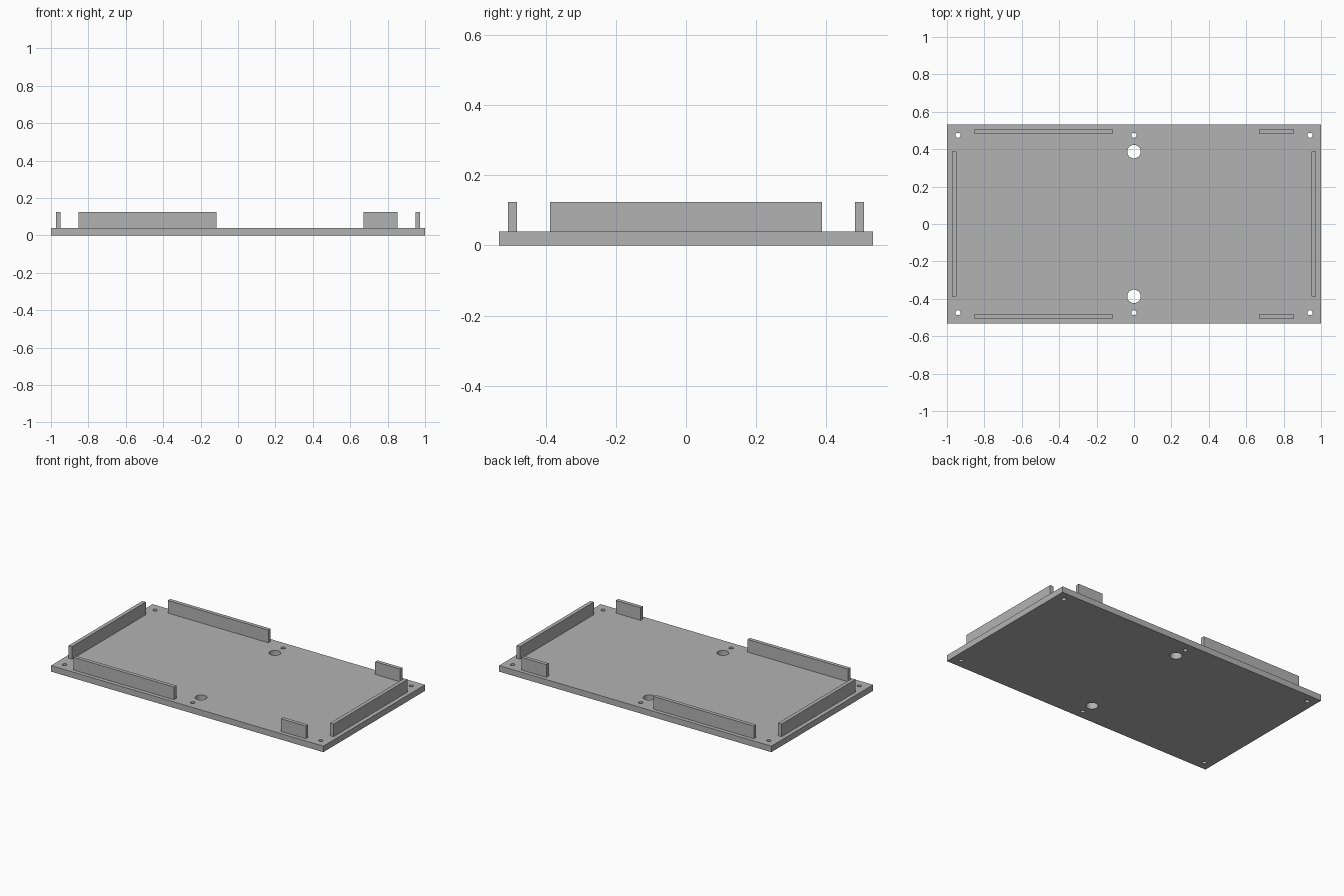
import bpy
import bmesh
from mathutils import Matrix, Vector

if "Cube" in bpy.data.objects:
    bpy.data.objects.remove(bpy.data.objects["Cube"], do_unlink=True)

PLATE_TOP = 0.04
WALL_TOP = 0.124

grey = bpy.data.materials.new("plain_grey")
grey.use_nodes = True
colour = (0.45, 0.45, 0.45, 1)
grey.diffuse_color = colour
grey.node_tree.nodes["Principled BSDF"].inputs["Base Color"].default_value = colour


def finish(name, bm):
    mesh = bpy.data.meshes.new(name)
    bm.to_mesh(mesh)
    bm.free()
    mesh.materials.append(grey)
    obj = bpy.data.objects.new(name, mesh)
    bpy.context.collection.objects.link(obj)
    return obj


def box(name, low, high):
    low, high = Vector(low), Vector(high)
    bm = bmesh.new()
    place = Matrix.Translation((low + high) / 2) @ Matrix.Diagonal((*(high - low), 1))
    bmesh.ops.create_cube(bm, size=1, matrix=place)
    return finish(name, bm)


# Base plate
plate = box("base_plate", (-1, -0.533, 0), (1, 0.533, PLATE_TOP))

# Screw holes at the corners and middle edges, and two larger cable holes
holes = [(x, y, 0.0135) for x in (-0.941, 0, 0.941) for y in (-0.474, 0.474)]
holes += [(0, y, 0.036) for y in (-0.387, 0.387)]
bm = bmesh.new()
for x, y, radius in holes:
    bmesh.ops.create_cone(bm, cap_ends=True, segments=32, radius1=radius,
                          radius2=radius, depth=0.2,
                          matrix=Matrix.Translation((x, y, 0)))
cutter = finish("hole_cutter", bm)
cutter.hide_render = True
cutter.hide_viewport = True
cut = plate.modifiers.new("holes", "BOOLEAN")
cut.operation = "DIFFERENCE"
cut.solver = "EXACT"
cut.object = cutter

# Apply the cut and remove the helper
bpy.context.view_layer.update()
evaluated = plate.evaluated_get(bpy.context.evaluated_depsgraph_get())
plate_mesh = bpy.data.meshes.new_from_object(evaluated)
plate.modifiers.clear()
plate.data = plate_mesh
bpy.data.objects.remove(cutter, do_unlink=True)

# Upright locating walls along the edges
for side, s in (("front", -1), ("back", 1)):
    y0, y1 = sorted((s * 0.482, s * 0.507))
    box(side + "_long_wall", (-0.853, y0, PLATE_TOP), (-0.115, y1, WALL_TOP))
    box(side + "_short_wall", (0.67, y0, PLATE_TOP), (0.853, y1, WALL_TOP))
for side, s in (("right", -1), ("left", 1)):
    x0, x1 = sorted((s * 0.948, s * 0.973))
    box(side + "_end_wall", (x0, -0.387, PLATE_TOP), (x1, 0.387, WALL_TOP))
